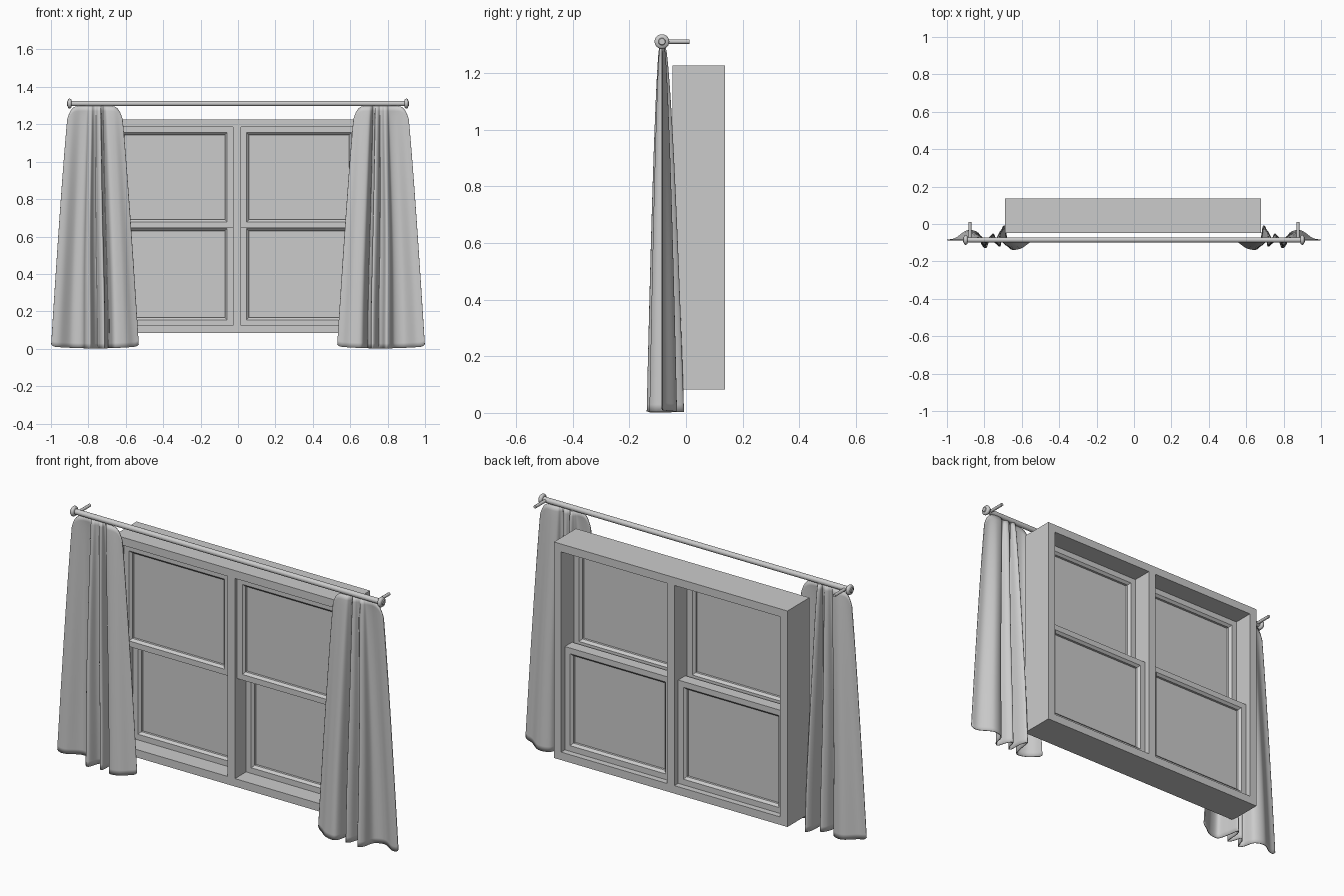
import bpy, bmesh, math
from mathutils import Vector

if "Cube" in bpy.data.objects:
    bpy.data.objects.remove(bpy.data.objects["Cube"])

CX = -0.006                       # window centre
X0, X1, Z0, Z1 = -0.69, 0.678, 0.083, 1.227
Y0, Y1 = -0.048, 0.137
ROD_Y, ROD_Z = -0.085, 1.311


def make(name, bm):
    bmesh.ops.recalc_face_normals(bm, faces=bm.faces)
    me = bpy.data.meshes.new(name)
    bm.to_mesh(me)
    bm.free()
    ob = bpy.data.objects.new(name, me)
    bpy.context.collection.objects.link(ob)
    return ob


def smooth(ob, angle=40):
    bpy.ops.object.select_all(action='DESELECT')
    ob.select_set(True)
    bpy.context.view_layer.objects.active = ob
    bpy.ops.object.shade_smooth_by_angle(angle=math.radians(angle))


def box(name, x0, x1, y0, y1, z0, z1):
    bm = bmesh.new()
    bmesh.ops.create_cube(bm, size=1)
    for v in bm.verts:
        v.co = ((x0 + x1) / 2 + v.co.x * (x1 - x0),
                (y0 + y1) / 2 + v.co.y * (y1 - y0),
                (z0 + z1) / 2 + v.co.z * (z1 - z0))
    return make(name, bm)


def ring_frame(name, x0, x1, z0, z1, section):
    """Sweep a closed (inset, y) section round a rectangle with mitred corners."""
    bm = bmesh.new()
    loops = []
    for d, y in section:
        loops.append([bm.verts.new(p) for p in (
            (x0 + d, y, z0 + d), (x1 - d, y, z0 + d),
            (x1 - d, y, z1 - d), (x0 + d, y, z1 - d))])
    for i, a in enumerate(loops):
        b = loops[(i + 1) % len(loops)]
        for k in range(4):
            n = (k + 1) % 4
            bm.faces.new((a[k], a[n], b[n], b[k]))
    return make(name, bm)


def lathe(name, start, axis, profile, sides=24):
    """Turn a (distance, radius) profile about an axis."""
    bm = bmesh.new()
    q = Vector(axis).to_track_quat('Z', 'Y')
    rings = [[bm.verts.new(Vector(start) + q @ Vector((
        r * math.cos(2 * math.pi * k / sides), r * math.sin(2 * math.pi * k / sides), d)))
        for k in range(sides)] for d, r in profile]
    for a, b in zip(rings, rings[1:]):
        for k in range(sides):
            n = (k + 1) % sides
            bm.faces.new((a[k], a[n], b[n], b[k]))
    bm.faces.new(rings[0])
    bm.faces.new(rings[-1])
    ob = make(name, bm)
    smooth(ob)
    return ob


# Outer window frame and centre mullion
T = 0.042
ring_frame("window_frame", X0, X1, Z0, Z1, [(0, Y0), (T, Y0), (T, Y1), (0, Y1)])
M = 0.022
box("mullion", CX - M, CX + M, Y0, Y1, Z0 + T, Z1 - T)

# Sashes: upper pair towards the front, lower pair towards the back
MID = 0.66
for side, xa, xb in (("left", X0 + T, CX - M), ("right", CX + M, X1 - T)):
    for level, ya, yb, za, zb in (("upper", -0.03, 0.03, MID - 0.012, Z1 - T),
                                  ("lower", 0.045, 0.105, Z0 + T, MID + 0.012)):
        w, b = 0.03, 0.012
        ym = (ya + yb) / 2
        ring_frame(f"{level}_{side}_sash", xa, xb, za, zb,
                   [(0, ya), (w, ya), (w + b, ya + b), (w + b, yb - b), (w, yb), (0, yb)])
        box(f"{level}_{side}_pane", xa + w, xb - w, ym - 0.006, ym + 0.006, za + w, zb - w)

# Curtain rod, end caps and wall brackets
lathe("curtain_rod", (-0.9, ROD_Y, ROD_Z), (1, 0, 0), [(0, 0.014), (1.8, 0.014)])
for s, side in ((-1, "left"), (1, "right")):
    lathe(f"{side}_finial", (s * 0.89, ROD_Y, ROD_Z), (s, 0, 0),
          [(0, 0.019), (0.003, 0.024), (0.008, 0.026), (0.014, 0.026),
           (0.019, 0.022), (0.021, 0.013), (0.025, 0.011)])
    lathe(f"{side}_bracket", (s * 0.877, ROD_Y, ROD_Z), (0, 1, 0),
          [(0, 0.008), (0.097, 0.008)], 16)

# Curtain: fold section at the hem (x from curtain centre, y from rod)
FOLDS = [(-.235, 0), (-.19, .008), (-.125, .05), (-.07, .035), (-.052, -.025), (-.03, -.04),
         (-.012, .012), (.01, .03), (.028, -.02), (.048, -.03), (.054, .045), (.072, .075),
         (.085, .01), (.105, -.047), (.16, -.045), (.205, -.015), (.235, 0)]


def fold_curve(steps=8):
    pts = [Vector(p) for p in FOLDS]
    pts = [2 * pts[0] - pts[1]] + pts + [2 * pts[-1] - pts[-2]]
    out = []
    for i in range(1, len(pts) - 2):
        a, b, c, d = pts[i - 1:i + 3]
        for k in range(steps):
            t = k / steps
            out.append(0.5 * (2 * b + (c - a) * t + (2 * a - 5 * b + 4 * c - d) * t * t
                              + (3 * b - a - 3 * c + d) * t ** 3))
    return out + [pts[-2]]


def curtain(name, s):
    bm = bmesh.new()
    prof, rows, grid = fold_curve(), 48, []
    for j in range(rows + 1):
        t = j / rows
        row = []
        for p in prof:
            e = min(1, abs(p.x) / 0.235)
            top = 1.298 - 0.07 * e ** 10          # rounded upper corners
            low = 0.002 + 0.01 * e ** 2 + 0.012 * e ** 30
            z = top + (low - top) * t
            h = max(0, (1.298 - z) / 1.296)       # 0 at rod, 1 at hem
            wide = (0.14 + 0.095 * h ** 0.85) / 0.235
            deep = 0.13 + 0.87 * h ** 0.65
            sway = 0.006 * math.sin(5 * h + 14 * p.x) * h
            row.append(bm.verts.new((s * (0.765 - p.x * wide + sway * (1 - e)) if s > 0
                                     else -(0.765 - p.x * wide + sway * (1 - e)),
                                     ROD_Y + p.y * deep, z)))
        grid.append(row)
    for a, b in zip(grid, grid[1:]):
        for k in range(len(prof) - 1):
            bm.faces.new((a[k], a[k + 1], b[k + 1], b[k]))
    ob = make(name, bm)
    smooth(ob, 60)
    m = ob.modifiers.new("thickness", 'SOLIDIFY')
    m.thickness, m.offset = 0.004, 0


curtain("left_curtain", -1)
curtain("right_curtain", 1)
